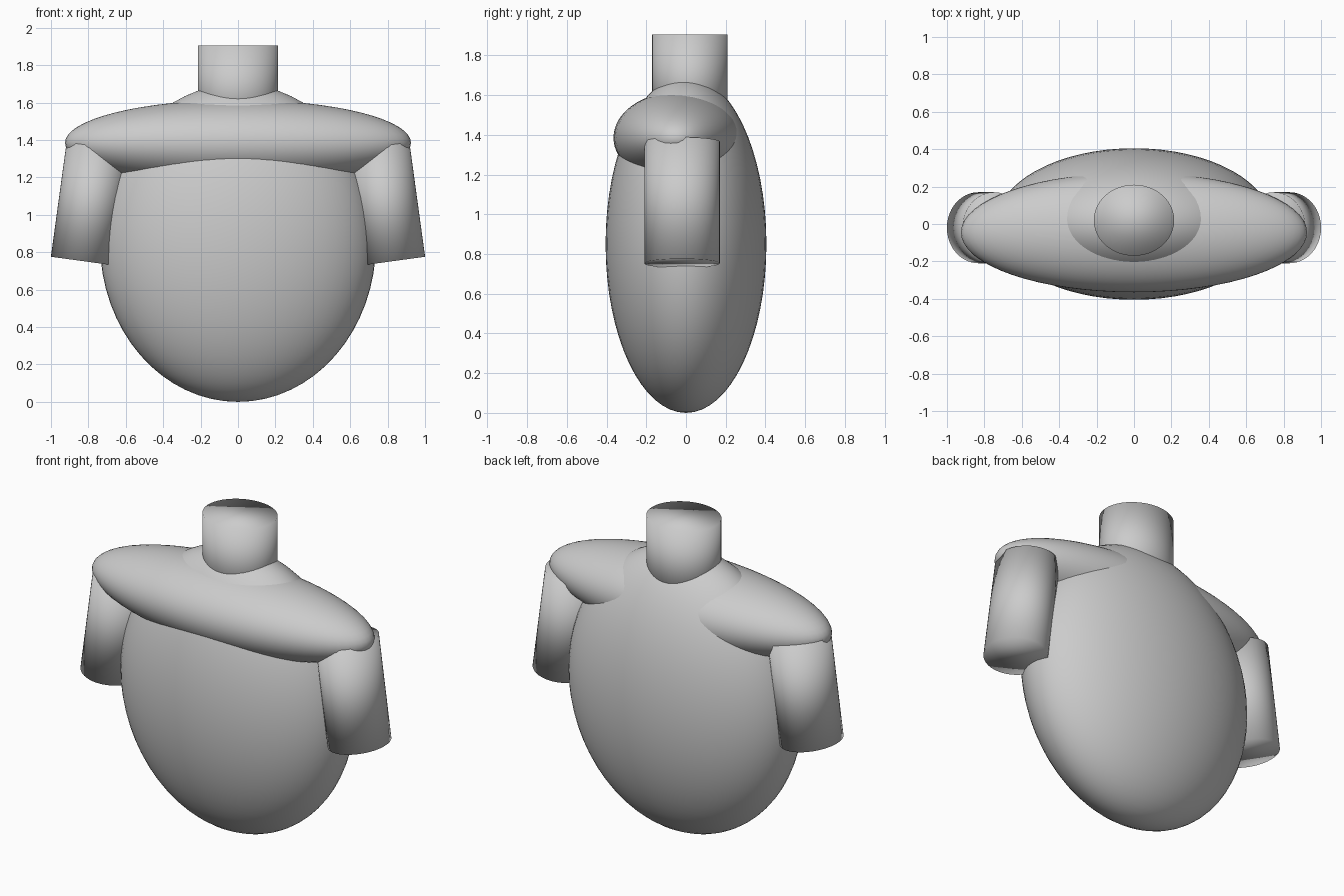
import bpy
from math import radians

if "Cube" in bpy.data.objects:
    bpy.data.objects.remove(bpy.data.objects["Cube"])


def finish(name, scale):
    ob = bpy.context.object
    ob.name = name
    ob.scale = scale
    bpy.ops.object.transform_apply(location=False, rotation=False, scale=True)
    bpy.ops.object.shade_smooth()
    return ob


def ellipsoid(name, loc, radii):
    bpy.ops.mesh.primitive_uv_sphere_add(segments=64, ring_count=32, radius=1, location=loc)
    return finish(name, radii)


def tube(name, loc, rx, ry, length, tilt=0):
    bpy.ops.mesh.primitive_cylinder_add(vertices=48, radius=1, depth=1, location=loc,
                                        rotation=(0, radians(tilt), 0))
    return finish(name, (rx, ry, length))


# Egg-shaped torso and the wide shoulder yoke
ellipsoid("torso", (0, 0, 0.85), (0.738, 0.405, 0.85))
ellipsoid("shoulders", (0, -0.045, 1.385), (0.925, 0.32, 0.23))

# Neck stub
tube("neck", (0, 0.02, 1.675), 0.215, 0.19, 0.46)

# Short sleeves splaying outwards
for side, label in ((1, "left"), (-1, "right")):
    tube(f"sleeve_{label}", (side * 0.79, -0.02, 1.059), 0.17, 0.19, 0.618, -7.8 * side)
